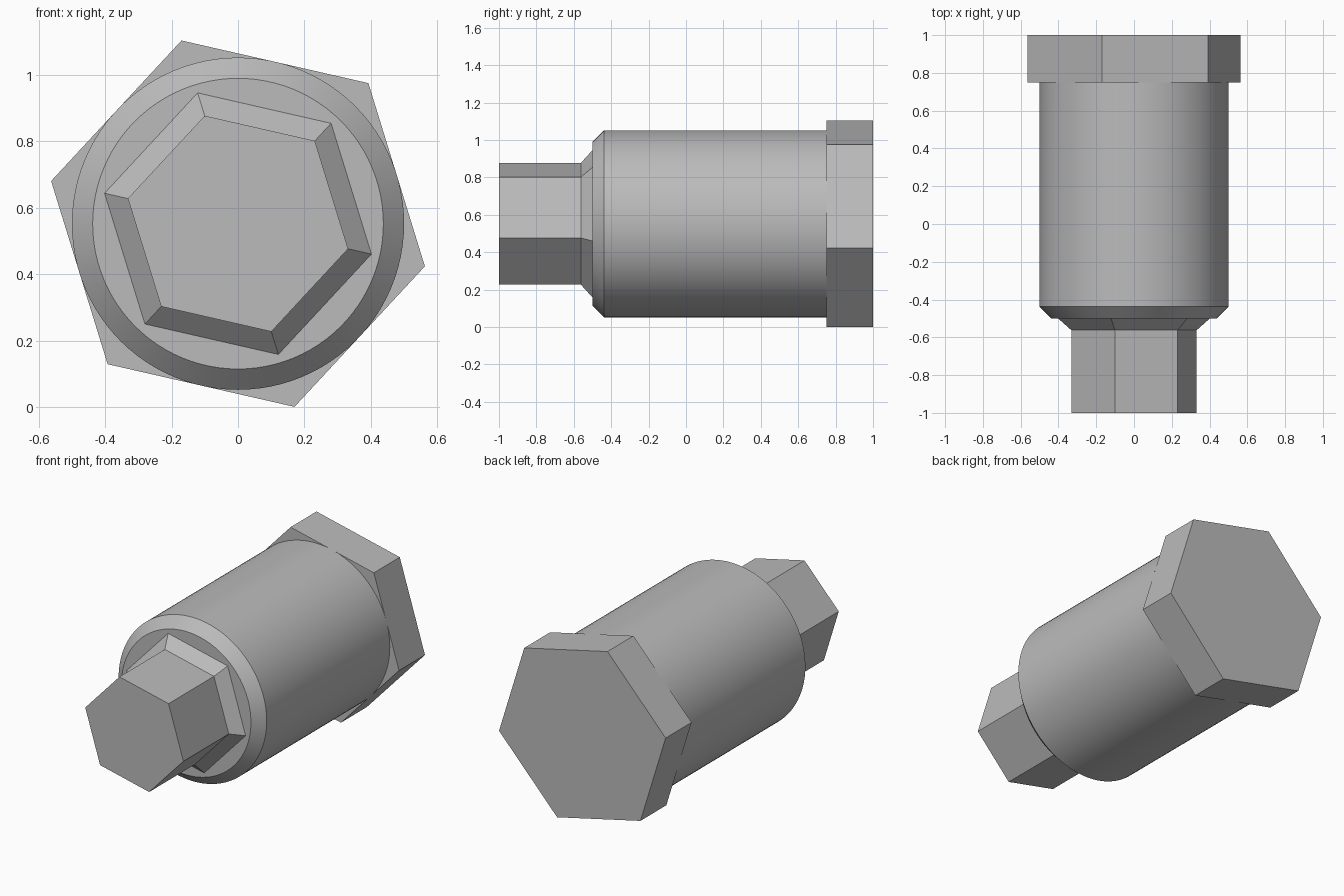
import bpy, bmesh, math

if "Cube" in bpy.data.objects:
    bpy.data.objects.remove(bpy.data.objects["Cube"], do_unlink=True)

HEX_TURN = math.radians(47.15)   # shared turn of both hexagons
AXIS_Z = 0.552                   # height of the long axis

steel = bpy.data.materials.new("grey steel")
GREY = (0.5, 0.5, 0.5, 1.0)
steel.use_nodes = True
steel.diffuse_color = GREY
steel.node_tree.nodes["Principled BSDF"].inputs["Base Color"].default_value = GREY


def loft(name, sides, sections, turn=0.0, cap_back=True):
    """Solid along y from (y, radius) sections, capped in front."""
    bm = bmesh.new()
    rings = []
    for y, r in sections:
        angles = [turn + math.tau * i / sides for i in range(sides)]
        rings.append([bm.verts.new((r * math.cos(a), y, r * math.sin(a))) for a in angles])
    for a, b in zip(rings, rings[1:]):
        for i in range(sides):
            j = (i + 1) % sides
            bm.faces.new((a[j], a[i], b[i], b[j]))
    bm.faces.new(rings[0])
    if cap_back:
        bm.faces.new(reversed(rings[-1]))
    mesh = bpy.data.meshes.new(name)
    bm.to_mesh(mesh)
    bm.free()
    mesh.materials.append(steel)
    obj = bpy.data.objects.new(name, mesh)
    obj.location.z = AXIS_Z
    bpy.context.collection.objects.link(obj)
    return obj


# Large hexagonal head at the back
loft("hex_head", 6, [(0.75, 0.577), (1.0, 0.577)], HEX_TURN)

# Round body with a chamfered front edge
body = loft("round_body", 96, [(-0.5, 0.4375), (-0.4375, 0.5), (0.75, 0.5)], cap_back=False)

# Small hexagonal drive, flaring where it meets the body
loft("hex_drive", 6, [(-1.0, 0.34), (-0.5625, 0.34), (-0.5, 0.412)], HEX_TURN, cap_back=False)

# Smooth the round body, keeping the chamfer edges sharp
bpy.ops.object.select_all(action="DESELECT")
body.select_set(True)
bpy.context.view_layer.objects.active = body
bpy.ops.object.shade_smooth_by_angle(angle=math.radians(30))
